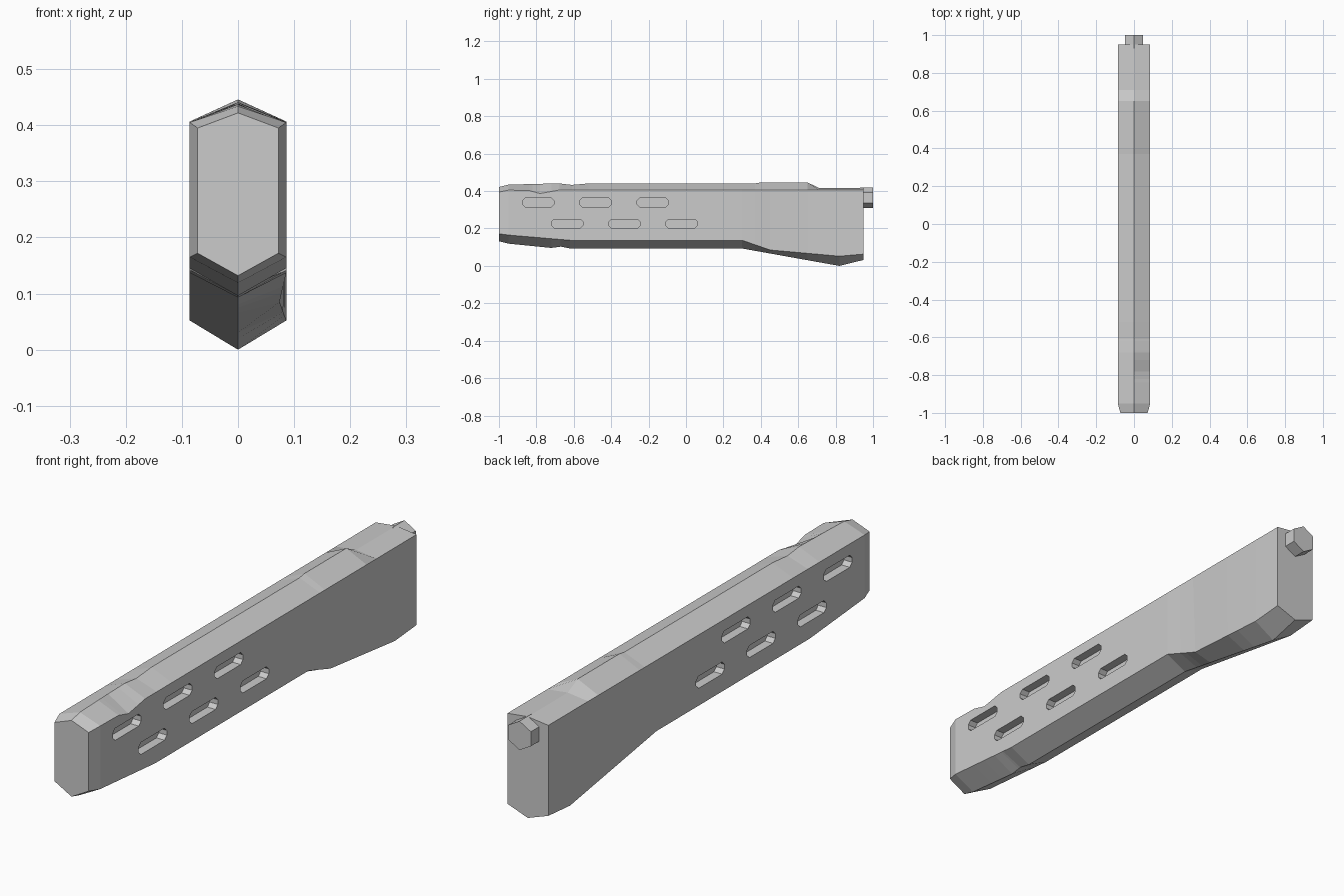
import bpy, bmesh, math
from mathutils import Matrix

if "Cube" in bpy.data.objects:
    bpy.data.objects.remove(bpy.data.objects["Cube"])


def lerp_at(keys, y):
    for (y0, v0), (y1, v1) in zip(keys, keys[1:]):
        if y <= y1:
            return v0 + (v1 - v0) * (y - y0) / (y1 - y0)
    return keys[-1][1]


def finish(name, bm):
    bmesh.ops.recalc_face_normals(bm, faces=bm.faces)
    mesh = bpy.data.meshes.new(name)
    bm.to_mesh(mesh)
    bm.free()
    obj = bpy.data.objects.new(name, mesh)
    bpy.context.collection.objects.link(obj)
    return obj


def loft(bm, rings):
    loops = [[bm.verts.new(p) for p in ring] for ring in rings]
    n = len(loops[0])
    for a, b in zip(loops, loops[1:]):
        for i in range(n):
            j = (i + 1) % n
            bm.faces.new((a[i], a[j], b[j], b[i]))
    bm.faces.new(loops[0])
    bm.faces.new(loops[-1])


# Body outlines along y: half width, ridge, shoulders, lower edges, keel
width = [(-1, .072), (-.95, .086), (.95, .086)]
ridge = [(-1, .425), (-.95, .437), (-.82, .441), (-.68, .444), (-.61, .436),
         (-.52, .444), (.37, .444), (.4, .449), (.65, .449), (.71, .42), (.95, .42)]
shoulder_l = [(-1, .398), (-.95, .408), (.95, .41)]
shoulder_r = [(-1, .398), (-.95, .408), (-.84, .406), (-.78, .39), (-.68, .408), (.95, .41)]
lower_l = [(-1, .175), (-.95, .168), (-.62, .14), (.3, .14), (.82, .055), (.95, .066)]
lower_r = [(-1, .175), (-.95, .168), (-.62, .14), (.3, .14), (.45, .088), (.82, .055), (.95, .066)]
width_low_r = [(-1, .072), (-.95, .086), (.3, .086), (.45, .074), (.82, .086), (.95, .086)]
keel = [(-1, .135), (-.95, .122), (-.72, .099), (-.67, .106), (-.62, .096),
        (.3, .096), (.82, .003), (.95, .035)]

stations = sorted({k[0] for prof in (width, ridge, shoulder_r, lower_r, keel) for k in prof})
rings = []
for y in stations:
    w = lerp_at(width, y)
    rings.append([(0, y, lerp_at(ridge, y)), (w, y, lerp_at(shoulder_r, y)),
                  (lerp_at(width_low_r, y), y, lerp_at(lower_r, y)),
                  (0, y, lerp_at(keel, y)),
                  (-w, y, lerp_at(lower_l, y)), (-w, y, lerp_at(shoulder_l, y))])
low = min(p[2] for r in rings for p in r)
rings = [[(x, y, z - low) for x, y, z in r] for r in rings]
bm = bmesh.new()
loft(bm, rings)
body = finish("handguard_body", bm)

# Vent slots with chamfered ends, two staggered rows on both sides
bm = bmesh.new()
L, H, C = .085, .023, .014
slot = [(-L, -H + C), (-L + C, -H), (L - C, -H), (L, -H + C),
        (L, H - C), (L - C, H), (-L + C, H), (-L, H - C)]
for side in (-1, 1):
    for row_y, row_z in ((-.79, .339), (-.635, .226)):
        for i in range(3):
            cy = row_y + i * .306
            loft(bm, [[(side * x, cy + u, row_z + v) for u, v in slot] for x in (.052, .12)])
cutter = finish("slot_cutter", bm)
cutter.hide_render = True
cutter.hide_set(True)
mod = body.modifiers.new("slots", 'BOOLEAN')
mod.operation = 'DIFFERENCE'
mod.solver = 'EXACT'
mod.object = cutter

# Hexagonal rear stub
bm = bmesh.new()
hexagon = [(.055 * math.sin(k * math.pi / 3), .364 + .055 * math.cos(k * math.pi / 3)) for k in range(6)]
loft(bm, [[(x, y, z) for x, z in hexagon] for y in (.93, 1.0)])
finish("rear_stub", bm)
